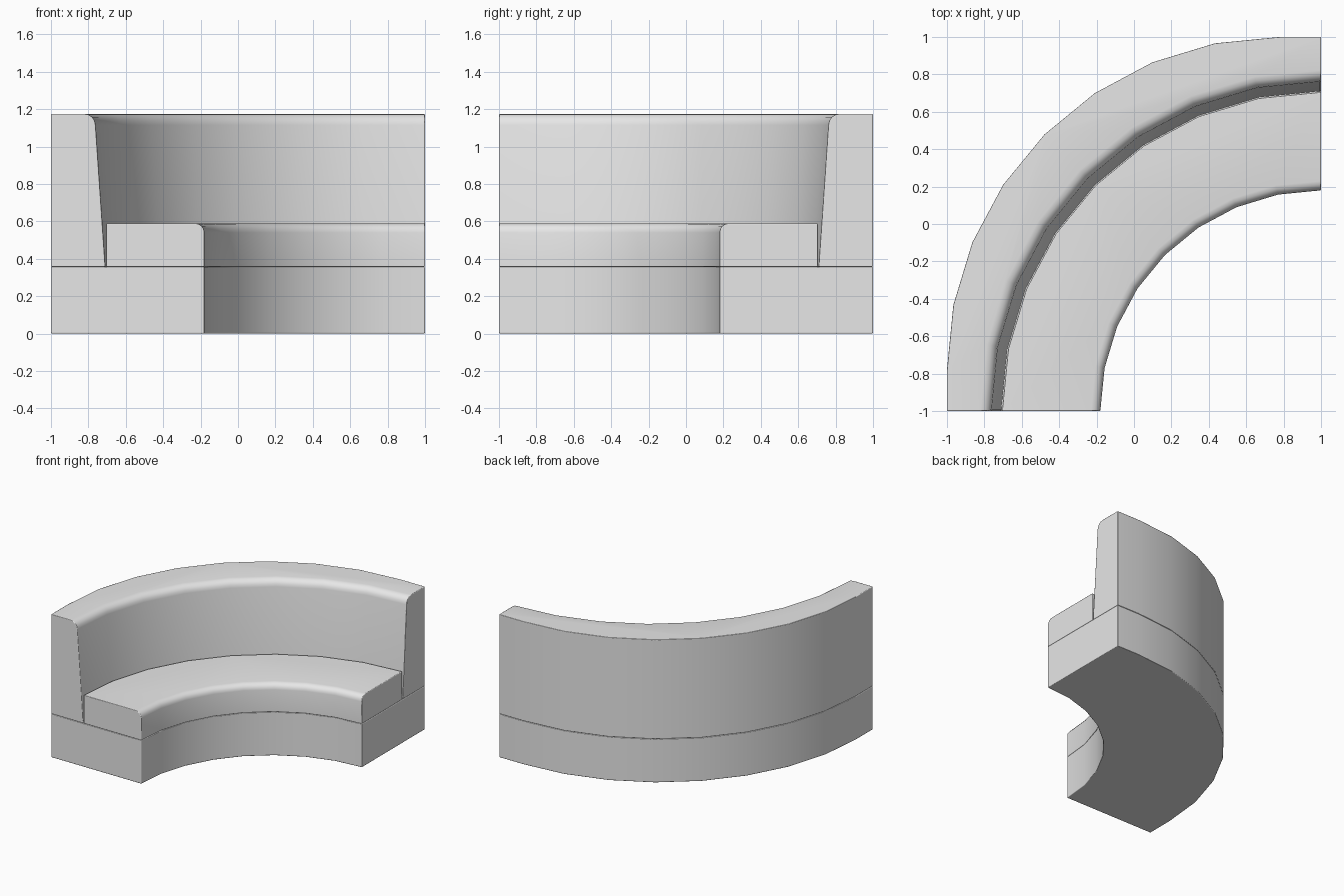
import bpy, bmesh
from math import sin, cos, pi

cube = bpy.data.objects.get("Cube")
if cube:
    bpy.data.objects.remove(cube, do_unlink=True)

grey = bpy.data.materials.new("light_grey_fabric")
grey.use_nodes = True
colour = (0.8, 0.8, 0.8, 1)
grey.diffuse_color = colour
grey.node_tree.nodes["Principled BSDF"].inputs["Base Color"].default_value = colour

STEPS = 8       # segments in the quarter turn
INSET = 0.22    # straight run at each end of the outer wall
SEAM = 0.357    # height where the cushions meet the base
OUTER = 2.0     # radius of the outer wall, measured at the open ends


def place(r, z, station):
    """Sweep a profile point; the outer wall turns tighter, with straight ends."""
    a = min(max(station, 0), STEPS) / STEPS * pi / 2
    if r < OUTER:
        return (1 - r * cos(a), r * sin(a) - 1, z)
    if station < 0:
        return (-1, -1, z)
    if station > STEPS:
        return (1, 1, z)
    r -= INSET
    return (1 - INSET - r * cos(a), r * sin(a) - 1 + INSET, z)


def rounded(r, z, size, steps=4):
    """Rounded inner top corner, from the front face over to the top."""
    arc = [i / steps * pi / 2 for i in range(steps + 1)]
    return [(r + size * (1 - cos(a)), z - size * (1 - sin(a))) for a in arc]


def sweep(name, profile):
    bm = bmesh.new()
    rings = [[bm.verts.new(place(r, z, s)) for r, z in profile]
             for s in range(-1, STEPS + 2)]
    n = len(profile)
    for a, b in zip(rings, rings[1:]):
        for i in range(n):
            j = (i + 1) % n
            bm.faces.new((a[i], a[j], b[j], b[i]))
    bm.faces.new(rings[0])
    bm.faces.new(rings[-1])
    bmesh.ops.remove_doubles(bm, verts=bm.verts, dist=0.0005)
    bmesh.ops.dissolve_limit(bm, angle_limit=0.01, verts=bm.verts, edges=bm.edges)
    bmesh.ops.recalc_face_normals(bm, faces=bm.faces)
    for f in bm.faces:
        f.smooth = True
    mesh = bpy.data.meshes.new(name)
    bm.to_mesh(mesh)
    bm.free()
    mesh.materials.append(grey)
    obj = bpy.data.objects.new(name, mesh)
    bpy.context.collection.objects.link(obj)
    # Soft edge on every hard corner
    bevel = obj.modifiers.new("soft_edges", "BEVEL")
    bevel.width = 0.006
    bevel.segments = 2
    bevel.limit_method = "ANGLE"
    bevel.angle_limit = 0.7
    bevel.harden_normals = True
    return obj


# Plinth under the whole bench
sweep("base", [(1.18, 0), (1.18, SEAM), (OUTER, SEAM), (OUTER, 0)])

# Seat cushion with a rounded front edge
sweep("seat", [(1.18, SEAM)] + rounded(1.18, 0.59, 0.05) + [(1.705, 0.59), (1.705, SEAM)])

# Backrest leaning away from the seat
sweep("backrest", [(1.71, SEAM)] + rounded(1.762, 1.175, 0.06)
      + [(OUTER, 1.175), (OUTER, SEAM)])
